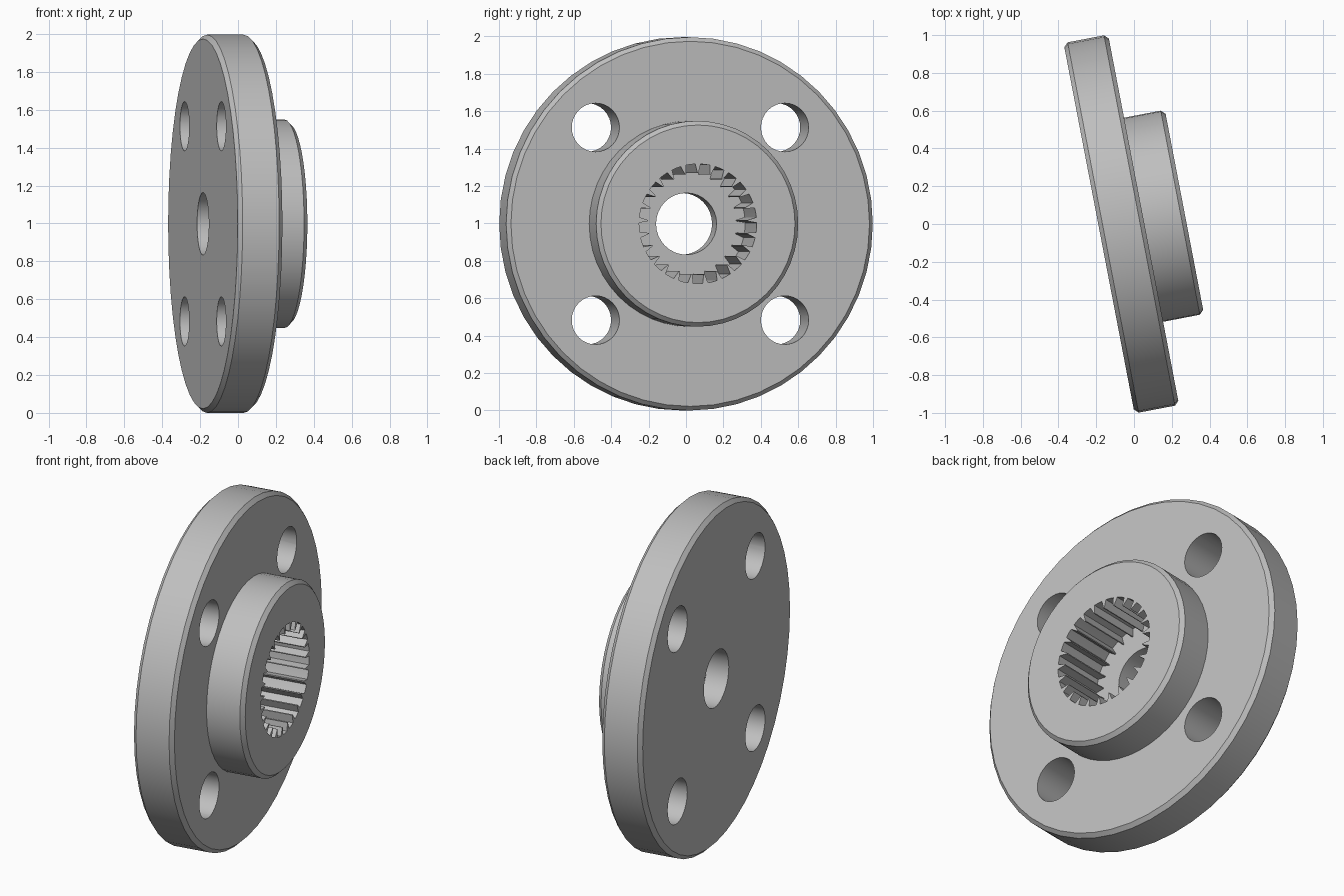
import bpy
import bmesh
from math import cos, sin, pi, radians
from mathutils import Matrix

cube = bpy.data.objects.get("Cube")
if cube:
    bpy.data.objects.remove(cube, do_unlink=True)

TILT = radians(10.85)
FLANGE_R, FLANGE_T = 0.998, 0.24
HUB_R, HUB_TOP = 0.55, 0.46
CHAMFER = 0.022
BORE_R, POCKET_FLOOR = 0.165, 0.13
ROOT_R, TIP_R, TEETH = 0.32, 0.272, 25
BOLT_R, BOLT_OFFSET = 0.13, 0.515

steel = bpy.data.materials.new("brushed_grey")
steel.use_nodes = True
GREY = (0.52, 0.52, 0.52, 1)
steel.diffuse_color = GREY
steel.node_tree.nodes["Principled BSDF"].inputs["Base Color"].default_value = GREY


def make_object(name, bm):
    bmesh.ops.recalc_face_normals(bm, faces=bm.faces)
    mesh = bpy.data.meshes.new(name)
    bm.to_mesh(mesh)
    bm.free()
    mesh.materials.append(steel)
    obj = bpy.data.objects.new(name, mesh)
    bpy.context.collection.objects.link(obj)
    return obj


def circle(radius, count):
    return [(radius * cos(2 * pi * i / count), radius * sin(2 * pi * i / count))
            for i in range(count)]


def loft(name, rings):
    """Solid through a stack of (outline, height) rings."""
    bm = bmesh.new()
    loops = [[bm.verts.new((x, y, z)) for x, y in outline] for outline, z in rings]
    n = len(loops[0])
    for low, high in zip(loops, loops[1:]):
        for i in range(n):
            j = (i + 1) % n
            bm.faces.new((low[i], low[j], high[j], high[i]))
    bm.faces.new(loops[0][::-1])
    bm.faces.new(loops[-1])
    return make_object(name, bm)


def cut(target, cutter):
    mod = target.modifiers.new("cut", "BOOLEAN")
    mod.operation = "DIFFERENCE"
    mod.solver = "EXACT"
    mod.object = cutter
    bpy.context.view_layer.objects.active = target
    bpy.ops.object.modifier_apply(modifier=mod.name)
    bpy.data.objects.remove(cutter, do_unlink=True)


# Chamfered flange with raised hub, turned as one solid
profile = [
    (FLANGE_R - CHAMFER, 0), (FLANGE_R, CHAMFER),
    (FLANGE_R, FLANGE_T - CHAMFER), (FLANGE_R - CHAMFER, FLANGE_T),
    (HUB_R, FLANGE_T), (HUB_R, HUB_TOP - CHAMFER), (HUB_R - CHAMFER, HUB_TOP),
]
body = loft("flanged_hub", [(circle(r, 48), z) for r, z in profile])

# Four bolt holes and the centre bore
for sx in (-1, 1):
    for sy in (-1, 1):
        hole = [(x + sx * BOLT_OFFSET, y + sy * BOLT_OFFSET)
                for x, y in circle(BOLT_R, 32)]
        cut(body, loft("bolt_cutter", [(hole, -0.1), (hole, 0.4)]))
bore = circle(BORE_R, 32)
cut(body, loft("bore_cutter", [(bore, -0.1), (bore, 0.6)]))

# Splined pocket: narrow tooth tips, wider flat roots
spline = []
for tooth in range(TEETH):
    for step, r in ((-0.32, ROOT_R), (0, ROOT_R), (0.32, ROOT_R),
                    (0.46, TIP_R), (0.54, TIP_R)):
        a = 2 * pi * (tooth + step) / TEETH
        spline.append((r * cos(a), r * sin(a)))
cut(body, loft("spline_cutter", [(spline, POCKET_FLOOR), (spline, 0.6)]))

# Smooth round walls, sharp chamfers and teeth
bpy.ops.object.select_all(action="DESELECT")
body.select_set(True)
bpy.context.view_layer.objects.active = body
bpy.ops.object.shade_smooth_by_angle(angle=radians(25))

# Stand on edge with the axis sideways, slightly turned
body.matrix_world = (Matrix.Translation((-0.185, -FLANGE_T / 2 * sin(TILT), FLANGE_R))
                     @ Matrix.Rotation(TILT, 4, "Z")
                     @ Matrix.Rotation(pi / 2, 4, "Y"))
